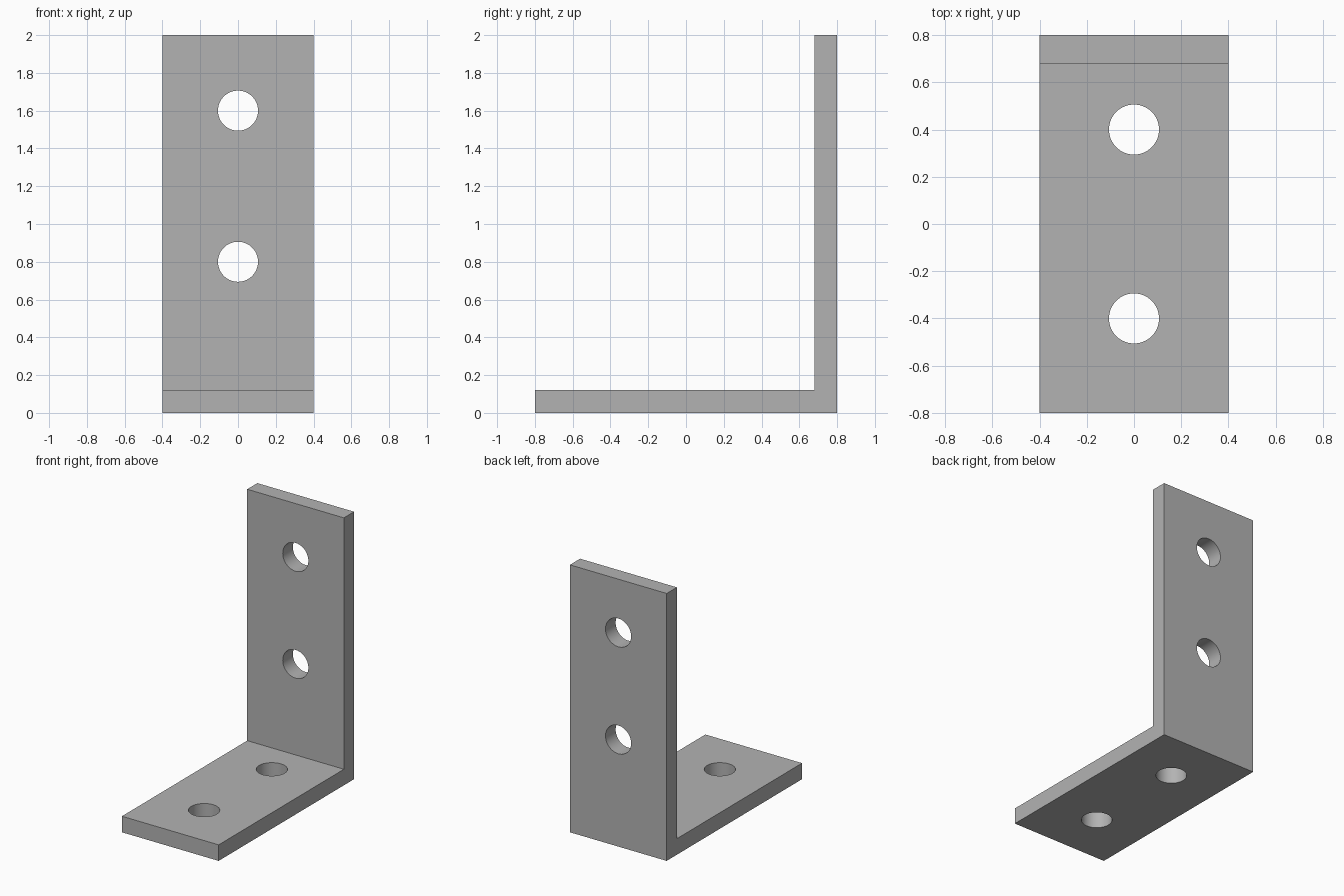
import bpy
import bmesh
from math import pi

WIDTH, DEPTH, HEIGHT, THICK = 0.8, 1.6, 2.0, 0.12
HOLE_RADIUS = 0.106

cube = bpy.data.objects.get("Cube")
if cube:
    bpy.data.objects.remove(cube, do_unlink=True)

# Plain grey metal
GREY = (0.45, 0.45, 0.45, 1)
metal = bpy.data.materials.new("grey metal")
metal.use_nodes = True
metal.diffuse_color = GREY
metal.node_tree.nodes["Principled BSDF"].inputs["Base Color"].default_value = GREY

# L-shaped side profile, extruded across the width
front, back = -DEPTH / 2, DEPTH / 2
profile = [(front, 0), (back, 0), (back, HEIGHT), (back - THICK, HEIGHT),
           (back - THICK, THICK), (front, THICK)]
bm = bmesh.new()
side = bm.faces.new([bm.verts.new((-WIDTH / 2, y, z)) for y, z in profile])
extruded = bmesh.ops.extrude_face_region(bm, geom=[side])["geom"]
bmesh.ops.translate(bm, vec=(WIDTH, 0, 0),
                    verts=[v for v in extruded if isinstance(v, bmesh.types.BMVert)])
bmesh.ops.recalc_face_normals(bm, faces=bm.faces)
mesh = bpy.data.meshes.new("angle_bracket")
bm.to_mesh(mesh)
bm.free()
bracket = bpy.data.objects.new("angle_bracket", mesh)
bpy.context.collection.objects.link(bracket)
mesh.materials.append(metal)


def drill(name, location, tilt):
    """Cut one round bolt hole through the bracket."""
    bpy.ops.mesh.primitive_cylinder_add(vertices=64, radius=HOLE_RADIUS, depth=THICK * 3,
                                        location=location, rotation=(tilt, 0, 0))
    cutter = bpy.context.object
    cutter.name = name
    cutter.hide_render = True
    cutter.data.materials.append(metal)
    bpy.ops.object.select_all(action="DESELECT")
    bracket.select_set(True)
    bpy.context.view_layer.objects.active = bracket
    cut = bracket.modifiers.new(name, "BOOLEAN")
    cut.operation = "DIFFERENCE"
    cut.solver = "EXACT"
    cut.object = cutter
    bpy.ops.object.modifier_apply(modifier=cut.name)
    bpy.data.objects.remove(cutter, do_unlink=True)


# Two holes in the upright plate, two in the base plate
for z in (0.8, 1.6):
    drill("upright_hole", (0, back - THICK / 2, z), pi / 2)
for y in (-0.4, 0.4):
    drill("base_hole", (0, y, THICK / 2), 0)

# Round hole walls, crisp plate edges
bpy.ops.object.shade_smooth_by_angle(angle=pi / 6)
